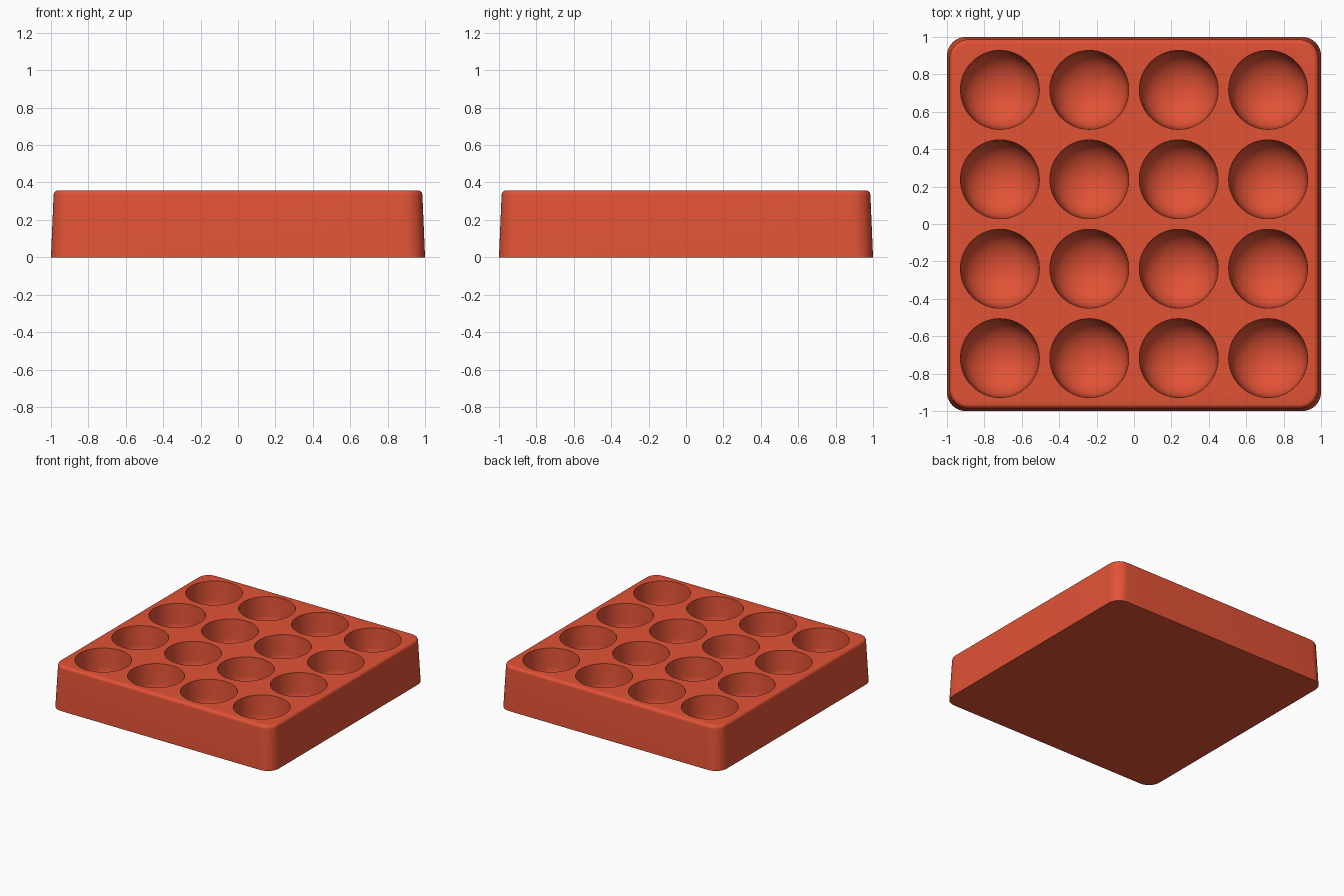
import bpy, bmesh
from math import sin, cos, pi, radians

if "Cube" in bpy.data.objects:
    bpy.data.objects.remove(bpy.data.objects["Cube"], do_unlink=True)

HEIGHT, EDGE, CORNER = 0.358, 0.025, 0.1
TOP_HALF = 0.986
RIM_RADIUS, FLOOR_RADIUS, PITCH = 0.211, 0.204, 0.478
WALL_DEPTH, FLOOR_DEPTH = 0.15, 0.16

clay = bpy.data.materials.new("terracotta red")
clay.use_nodes = True
colour = (0.76, 0.085, 0.036, 1)
clay.diffuse_color = colour
clay.node_tree.nodes["Principled BSDF"].inputs["Base Color"].default_value = colour


def make_object(name, bm):
    bmesh.ops.recalc_face_normals(bm, faces=bm.faces[:])
    mesh = bpy.data.meshes.new(name)
    bm.to_mesh(mesh)
    bm.free()
    mesh.materials.append(clay)
    obj = bpy.data.objects.new(name, mesh)
    bpy.context.collection.objects.link(obj)
    return obj


def rounded_ring(bm, half, radius, z, steps=10):
    """Ring of vertices around a rounded square."""
    ring = []
    for quarter, (sx, sy) in enumerate([(1, 1), (-1, 1), (-1, -1), (1, -1)]):
        for i in range(steps + 1):
            a = (quarter + i / steps) * pi / 2
            inner = half - radius
            ring.append(bm.verts.new((sx * inner + radius * cos(a),
                                      sy * inner + radius * sin(a), z)))
    return ring


def round_ring(bm, cx, cy, radius, z, segments=64):
    """Ring of vertices around a circle."""
    return [bm.verts.new((cx + radius * cos(2 * pi * s / segments),
                          cy + radius * sin(2 * pi * s / segments), z))
            for s in range(segments)]


def skin(bm, rings):
    """Bridge the rings in order and cap both ends."""
    for low, high in zip(rings, rings[1:]):
        for i in range(len(low)):
            j = (i + 1) % len(low)
            bm.faces.new((low[i], low[j], high[j], high[i]))
    bm.faces.new(rings[0])
    bm.faces.new(rings[-1])


# Tapered block with a rolled top edge
bm = bmesh.new()
rings = [rounded_ring(bm, 1, CORNER, 0)]
for i in range(7):
    a = i / 6 * pi / 2
    inset = EDGE * (1 - cos(a))
    rings.append(rounded_ring(bm, TOP_HALF - inset, CORNER - inset,
                              HEIGHT - EDGE + EDGE * sin(a)))
skin(bm, rings)
tray = make_object("tray", bm)

# Deep cups: slightly tapered wall above a rounded floor
profile = [(RIM_RADIUS, HEIGHT + 0.1), (RIM_RADIUS, HEIGHT)]
for k in range(16):
    a = k / 16 * pi / 2
    profile.append((FLOOR_RADIUS * cos(a), HEIGHT - WALL_DEPTH - FLOOR_DEPTH * sin(a)))
bm = bmesh.new()
for col in range(4):
    for row in range(4):
        cx, cy = (col - 1.5) * PITCH, (row - 1.5) * PITCH
        skin(bm, [round_ring(bm, cx, cy, r, z) for r, z in profile])
cutter = make_object("cup_cutter", bm)
cutter.hide_render = True

# Cut the cups, then smooth the curved surfaces
cut = tray.modifiers.new("cups", 'BOOLEAN')
cut.operation = 'DIFFERENCE'
cut.solver = 'EXACT'
cut.object = cutter
bpy.context.view_layer.objects.active = tray
bpy.ops.object.select_all(action='DESELECT')
tray.select_set(True)
bpy.ops.object.modifier_apply(modifier=cut.name)
bpy.data.objects.remove(cutter, do_unlink=True)
bpy.ops.object.shade_smooth_by_angle(angle=radians(35))
